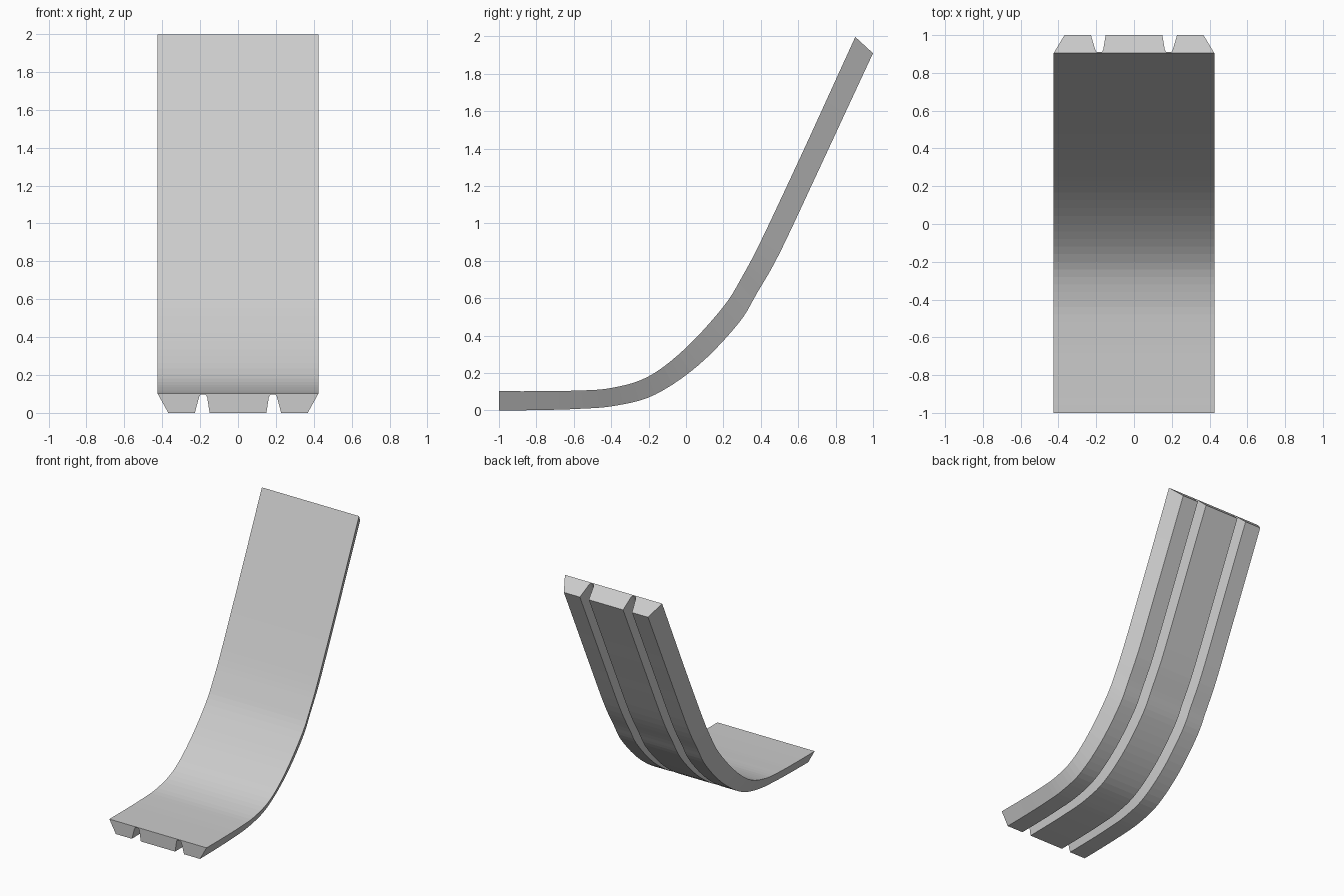
import bpy
import bmesh
from mathutils import Vector

cube = bpy.data.objects.get("Cube")
if cube:
    bpy.data.objects.remove(cube, do_unlink=True)

grey = bpy.data.materials.new("light_grey")
grey.use_nodes = True
color = (0.6, 0.6, 0.6, 1)
grey.diffuse_color = color
grey.node_tree.nodes["Principled BSDF"].inputs["Base Color"].default_value = color

# Matching side-view rails (y, z) of the upper and lower surfaces
UPPER = [(-1, .103), (-.8, .103), (-.6, .106), (-.4, .12), (-.2, .182), (0, .335),
         (.2, .555), (.3, .715), (.4, .905), (.6, 1.33), (.75, 1.657), (.905, 1.997)]
LOWER = [(-1, 0), (-.8, .002), (-.59, .008), (-.38, .025), (-.165, .085), (.07, .245),
         (.28, .465), (.38, .628), (.5, .84), (.7, 1.265), (.85, 1.588), (1, 1.91)]
STEPS = 5


def smooth_rail(points):
    """Catmull-Rom curve through the points."""
    p = [Vector(q) for q in points]
    p = [2 * p[0] - p[1]] + p + [2 * p[-1] - p[-2]]
    rail = []
    for a, b, c, d in zip(p, p[1:], p[2:], p[3:]):
        for i in range(STEPS):
            t = i / STEPS
            rail.append(b + (c - a) * t / 2 + (a - 2.5 * b + 2 * c - d / 2) * t * t
                        + (1.5 * (b - c) + (d - a) / 2) * t ** 3)
    return rail + [p[-2]]


# Half cross-section (x, height fraction): bevelled edge and rounded groove
half = [(.425, 1), (.368, 0), (.228, 0), (.205, .82), (.199, .92), (.193, .95),
        (.175, .95), (.169, .92), (.163, .82), (.15, 0)]
section = half + [(-x, h) for x, h in reversed(half)]

# Loft the section between the two rails
bm = bmesh.new()
rings = []
for up, low in zip(smooth_rail(UPPER), smooth_rail(LOWER)):
    rings.append([bm.verts.new((x, *low.lerp(up, h))) for x, h in section])
count = len(section)
for r, s in zip(rings, rings[1:]):
    for i in range(count):
        j = (i + 1) % count
        bm.faces.new((r[i], r[j], s[j], s[i]))
bm.faces.new(rings[0])
bm.faces.new(rings[-1])
bmesh.ops.recalc_face_normals(bm, faces=bm.faces)

mesh = bpy.data.meshes.new("curved_strip")
bm.to_mesh(mesh)
bm.free()
mesh.materials.append(grey)
strip = bpy.data.objects.new("curved_strip", mesh)
bpy.context.collection.objects.link(strip)
